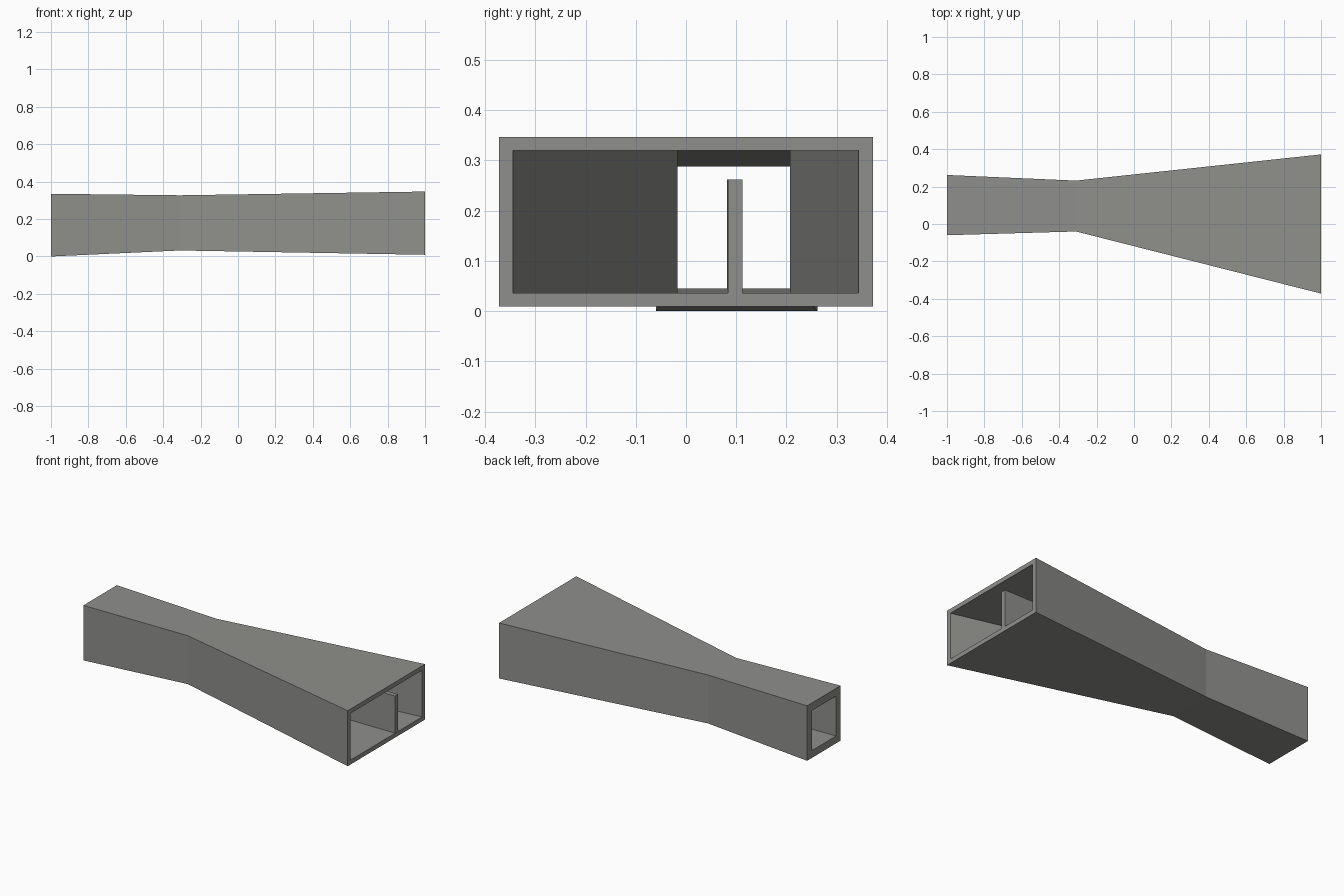
import bpy, bmesh

if "Cube" in bpy.data.objects:
    bpy.data.objects.remove(bpy.data.objects["Cube"])

grey = bpy.data.materials.new("warm grey")
grey.diffuse_color = (0.275, 0.28, 0.262, 1)
grey.use_nodes = True
grey.node_tree.nodes["Principled BSDF"].inputs["Base Color"].default_value = grey.diffuse_color


def finish(name, bm):
    bmesh.ops.recalc_face_normals(bm, faces=bm.faces)
    me = bpy.data.meshes.new(name)
    bm.to_mesh(me)
    bm.free()
    me.materials.append(grey)
    ob = bpy.data.objects.new(name, me)
    bpy.context.collection.objects.link(ob)
    return ob


def loft(bm, rings, closed):
    """Skin rectangular rings (x, y0, y1, z0, z1); closed joins last to first."""
    loops = [[bm.verts.new((x, y, z)) for y, z in ((a, c), (b, c), (b, d), (a, d))]
             for x, a, b, c, d in rings]
    pairs = list(zip(loops, loops[1:]))
    if closed:
        pairs.append((loops[-1], loops[0]))
    else:
        bm.faces.new(loops[0])
        bm.faces.new(loops[-1])
    for p, q in pairs:
        for i in range(4):
            j = (i + 1) % 4
            bm.faces.new((p[i], p[j], q[j], q[i]))


# hollow duct: along the outside to the outlet, back along the inside
bm = bmesh.new()
loft(bm, [
    (-1.00, -0.060, 0.262, 0.000, 0.335),
    (-0.31, -0.040, 0.232, 0.032, 0.327),
    (1.00, -0.372, 0.372, 0.009, 0.347),
    (1.00, -0.345, 0.344, 0.036, 0.320),
    (-0.31, -0.017, 0.207, 0.036, 0.320),
    (-1.00, -0.017, 0.217, 0.045, 0.288),
], True)
finish("duct_shell", bm)

# splitter vane standing on the floor of the widening half
bm = bmesh.new()
loft(bm, [
    (-0.31, 0.082, 0.112, 0.034, 0.262),
    (0.999, 0.084, 0.113, 0.030, 0.262),
], False)
finish("splitter_vane", bm)
